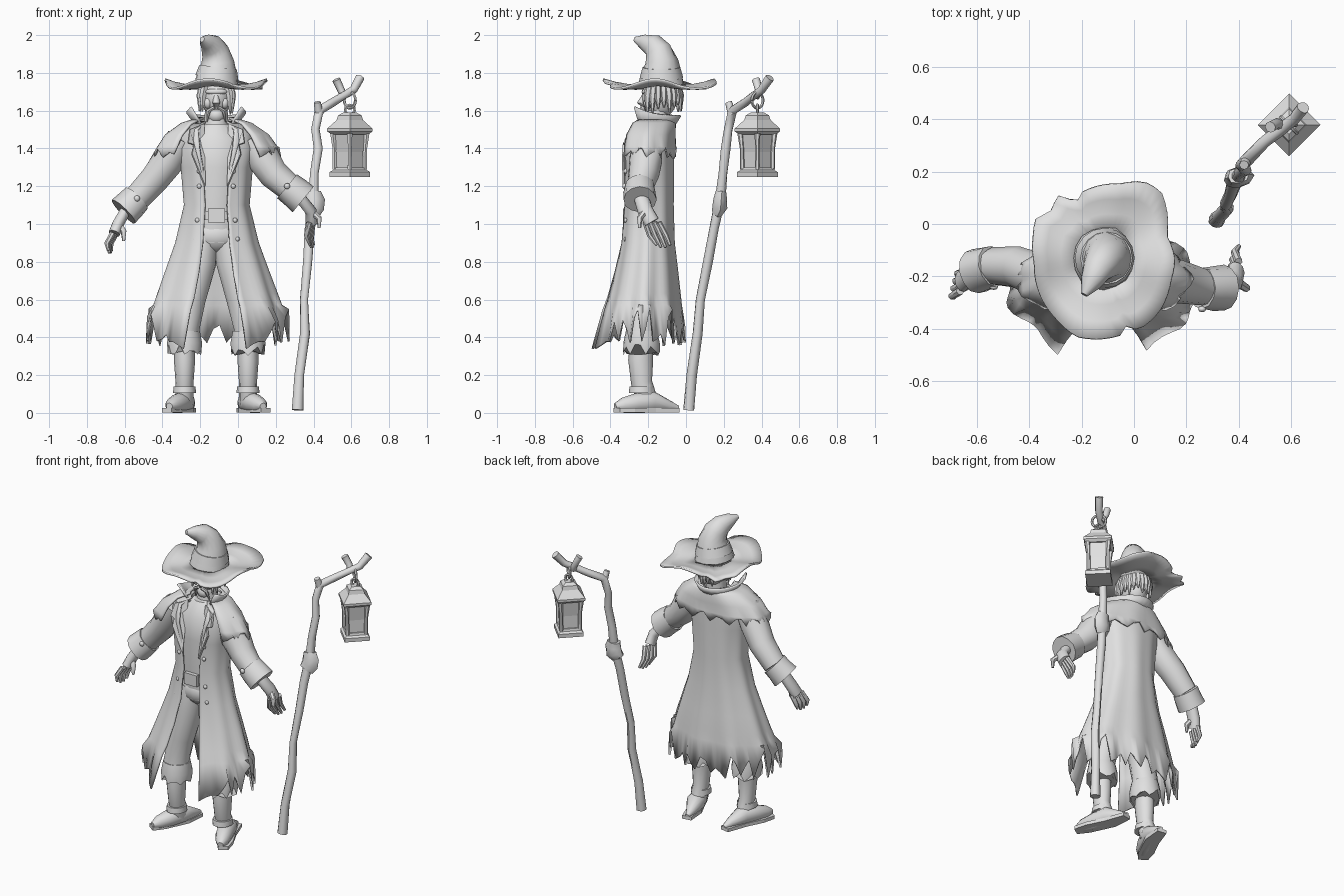
import bpy, bmesh, math, random
from mathutils import Vector

if "Cube" in bpy.data.objects:
    bpy.data.objects.remove(bpy.data.objects["Cube"])
random.seed(4)
CX = -0.115

grey = bpy.data.materials.new("plain grey")
grey.diffuse_color = (0.75, 0.75, 0.75, 1)
grey.use_nodes = True
grey.node_tree.nodes["Principled BSDF"].inputs["Base Color"].default_value = grey.diffuse_color


def finish(name, bm, smooth=40, thick=0):
    bmesh.ops.recalc_face_normals(bm, faces=bm.faces)
    me = bpy.data.meshes.new(name)
    bm.to_mesh(me)
    bm.free()
    me.materials.append(grey)
    ob = bpy.data.objects.new(name, me)
    bpy.context.collection.objects.link(ob)
    if thick:
        m = ob.modifiers.new("thickness", 'SOLIDIFY')
        m.thickness = thick
        m.offset = 0
    if smooth:
        bpy.ops.object.select_all(action='DESELECT')
        ob.select_set(True)
        bpy.context.view_layer.objects.active = ob
        bpy.ops.object.shade_smooth_by_angle(angle=math.radians(smooth))
    return ob


def skin(bm, rings, closed=True, caps=True):
    """Bridge rows of points into a surface."""
    rows = [[bm.verts.new(p) for p in r] for r in rings]
    n = len(rows[0])
    for a, b in zip(rows, rows[1:]):
        for i in range(n if closed else n - 1):
            j = (i + 1) % n
            bm.faces.new((a[i], a[j], b[j], b[i]))
    if closed and caps:
        bm.faces.new(rows[0])
        bm.faces.new(rows[-1])


def tube(name, pts, radii, n=10, flat=1.0, rough=0.0, smooth=50):
    """Sweep a round section along a path; flat squeezes it sideways."""
    bm = bmesh.new()
    pts = [Vector(p) for p in pts]
    rings, ref = [], None
    for i, p in enumerate(pts):
        t = (pts[min(i + 1, len(pts) - 1)] - pts[max(i - 1, 0)]).normalized()
        if ref is None:
            ref = Vector((0, 1, 0)) if abs(t.y) < 0.9 else Vector((1, 0, 0))
        u = (ref - t * ref.dot(t)).normalized()
        ref, v = u, t.cross(u)
        rings.append([p + (u * math.cos(k * math.tau / n) + v * math.sin(k * math.tau / n) * flat)
                      * radii[i] * (1 + random.uniform(-rough, rough)) for k in range(n)])
    skin(bm, rings)
    return finish(name, bm, smooth)


def rows_loft(name, rows, gap=None, n=24, fray=None, thick=0.0, wave=0.0, cx=CX, tail=0.0):
    """Stack ellipses (z, cy, rx, ry); gap = half opening at the front in degrees per row."""
    bm = bmesh.new()
    rings = []
    for r, (z, cy, rx, ry) in enumerate(rows):
        g = math.radians(gap[r]) if gap else 0
        ring = []
        for k in range(n):
            f = k / (n - 1) if gap else k / n
            a = g + f * (math.tau - 2 * g)
            w = 1 + wave * (r / len(rows)) * math.sin(a * 9)
            front = max(0, 1 - min(k, n - 1 - k) / 3) ** 1.5 * tail * max(0, .85 - z) / .46
            zz = z - front
            if fray and r == len(rows) - 1:
                zz += random.uniform(*fray) * (1 if k % 3 else -0.2) * (0 if front else 1)
            ring.append((cx + math.sin(a) * rx * w, cy - math.cos(a) * ry * w - front, zz))
        rings.append(ring)
    skin(bm, rings, closed=not gap)
    return finish(name, bm, 45, thick)


def ball(name, c, s, seg=16):
    bm = bmesh.new()
    bmesh.ops.create_uvsphere(bm, u_segments=seg, v_segments=seg // 2 + 2, radius=1)
    for v in bm.verts:
        v.co = Vector((v.co.x * s[0] + c[0], v.co.y * s[1] + c[1], v.co.z * s[2] + c[2]))
    return finish(name, bm, 60)


# Hat: bent crown, band and torn wavy brim
tube("hat_crown", [(-.115, -.13, 1.74), (-.11, -.13, 1.80), (-.105, -.13, 1.86), (-.12, -.145, 1.91),
                   (-.14, -.175, 1.945), (-.165, -.225, 1.965), (-.19, -.27, 1.978)],
     [.12, .105, .086, .074, .06, .04, .014], 16, rough=.04)
tube("hat_band", [(-.112, -.13, 1.775), (-.105, -.13, 1.83)], [.115, .1], 16)
outline = [(0, .27), (20, .255), (49, .335), (62, .33), (77, .29), (109, .265), (116, .235), (126, .295), (139, .27),
           (150, .3), (163, .282), (184, .266), (231, .295), (251, .318), (286, .3), (289, .26), (295, .305),
           (317, .294), (341, .27), (360, .27)]


def brim_radius(deg):
    for (a, r), (b, q) in zip(outline, outline[1:]):
        if a <= deg <= b:
            return r + (q - r) * (deg - a) / (b - a)


bm = bmesh.new()
N = 60
rings = []
for f in (.36, .6, .8, 1):
    ring = []
    for k in range(N):
        a = k * math.tau / N
        e = brim_radius(k * 360 / N)
        e = f * e if f > .9 else f * (.28 + (e - .28) * f)
        ring.append((-.115 + math.cos(a) * e, -.13 + math.sin(a) * e,
                     1.755 - .025 * math.sin(f * 3) + f * f * (.024 * math.cos(4 * a + .5) - .01)))
    rings.append(ring)
skin(bm, rings, caps=False)
finish("hat_brim", bm, 45, .012)

# Head: skull, brow, nose, jaw and straggly hair
ball("head", (CX, -.14, 1.67), (.078, .095, .11))
ball("brow", (CX, -.21, 1.70), (.06, .025, .018), 12)
tube("nose", [(CX, -.215, 1.69), (CX, -.24, 1.64), (CX, -.22, 1.625)], [.012, .02, .012], 8)
ball("jaw", (CX, -.175, 1.575), (.05, .055, .045), 12)
for s in (-1, 1):
    ball("cheek", (CX + s * .045, -.2, 1.64), (.022, .025, .03), 10)
    tube("moustache", [(CX + s * .01, -.235, 1.618), (CX + s * .04, -.225, 1.60), (CX + s * .05, -.205, 1.54)],
         [.01, .012, .003], 6)
for k in range(17):
    a = math.radians(-35 + 250 * k / 16)
    x, y = math.cos(a), math.sin(a)
    tube("hair_strand", [(CX + x * .07, -.14 + y * .09, 1.75), (CX + x * .088, -.14 + y * .11, 1.68),
                         (CX + x * .09, -.14 + y * .115, random.uniform(1.58, 1.64))], [.02, .02, .004], 6)
tube("neck", [(CX, -.16, 1.46), (CX, -.15, 1.6)], [.07, .06], 12)

# Clothing: shirt, coat, shoulder cape, collar and lapels
rows_loft("shirt", [(.9, -.2, .135, .1), (1.1, -.2, .135, .11), (1.3, -.2, .15, .115), (1.45, -.2, .16, .11),
                    (1.53, -.17, .07, .08)])
rows_loft("coat", [(1.54, -.17, .085, .09), (1.5, -.19, .19, .12), (1.4, -.205, .205, .135), (1.3, -.2, .185, .13),
                   (1.1, -.2, .168, .128), (.9, -.205, .215, .138), (.75, -.212, .268, .162), (.63, -.22, .31, .182),
                   (.57, -.228, .33, .195), (.385, -.24, .368, .226)],
          [40, 30, 25, 22, 20, 19, 20, 22, 24, 27], 58, (0, .17), .012, .05, CX, .045)
rows_loft("shoulder_cape", [(1.56, -.17, .09, .1), (1.53, -.19, .185, .13), (1.47, -.205, .27, .143),
                            (1.41, -.21, .31, .15), (1.355, -.212, .328, .155)],
          [50, 46, 42, 42, 44], 36, (0, .05), .012, .04)
bm = bmesh.new()
low, high = [], []
for k in range(17):
    a = math.radians(38 + 284 * k / 16)
    c = abs(k - 8) / 8
    r = .125 + .045 * c ** 3
    low.append((CX + math.sin(a) * .09, -.16 - math.cos(a) * .095, 1.52 - .03 * c))
    high.append((CX + math.sin(a) * (r + .05 * c ** 4), -.155 - math.cos(a) * (r - .02 * c), 1.575 + .045 * c ** 4))
skin(bm, [low, high], closed=False)
finish("collar", bm, 45, .012)
for s in (-1, 1):
    bm = bmesh.new()
    pts = [(.065, -.26, 1.53), (.14, -.295, 1.5), (.15, -.325, 1.43), (.12, -.33, 1.42), (.13, -.335, 1.37), (.06, -.33, 1.2)]
    bm.faces.new([bm.verts.new((CX + s * x, y, z)) for x, y, z in pts])
    finish("lapel", bm, 0, .012)
    for z in (1.28, 1.2, 1.02, .92):
        ball("coat_button", (CX + s * (.09 + max(0, 1.1 - z) * .12), -.32, z), (.013, .01, .013), 8)
rows_loft("belt", [(1.02, -.2, .145, .118), (1.07, -.2, .146, .12)])
bm = bmesh.new()
bmesh.ops.create_cube(bm, size=1)
for v in bm.verts:
    v.co = Vector((CX + v.co.x * .09, -.322 + v.co.y * .025, 1.045 + v.co.z * .075))
finish("belt_buckle", bm, 0)

# Legs: trousers, torn cuffs, boots and straps
ball("hips", (CX, -.205, .94), (.15, .105, .1))
for s in (-1, 1):
    k = CX + s * .168
    tube("trouser_leg", [(CX + s * .065, -.205, .96), (CX + s * .09, -.22, .8), (CX + s * .135, -.23, .6),
                         (k, -.235, .45), (k, -.235, .37)], [.088, .09, .08, .078, .086], 14, rough=.05)
    rows_loft("trouser_cuff", [(.43, -.235, .078, .08), (.37, -.235, .088, .092), (.315, -.235, .086, .094)],
              None, 21, (0, .05), .01, 0, k)
    tube("boot_shaft", [(k, -.235, .38), (k, -.24, .28), (k, -.235, .16), (k, -.2, .05)],
         [.06, .066, .056, .056], 12, .85)
    tube("boot_foot", [(k - s * .035, -.04, .026), (k - s * .025, -.09, .036), (k, -.18, .06), (k + s * .035, -.27, .05),
                       (k + s * .065, -.335, .04), (k + s * .08, -.375, .034)], [.012, .03, .058, .052, .04, .018], 12)
    bm = bmesh.new()
    skin(bm, [[(k + s * x, y, z) for x, y in ((-.06, -.045), (0, -.035), (.045, -.16), (.1, -.27), (.12, -.35),
                                              (.07, -.385), (.02, -.32), (-.05, -.17))] for z in (.003, .025)])
    finish("boot_sole", bm, 0)
    tube("boot_strap", [(k, -.235, .105), (k, -.235, .14)], [.068, .064], 12, .9)

# Arms: sleeves, turned cuffs, hands and fingers (last entry is the thumb direction)
arms = {
    "left": ([(-.3, -.205, 1.45), (-.365, -.195, 1.34), (-.44, -.165, 1.24), (-.54, -.16, 1.13)],
             [(-.535, -.16, 1.135), (-.605, -.18, 1.065)],
             [(-.59, -.175, 1.08), (-.635, -.2, 1.0), (-.655, -.22, .95)], (-.69, -.245, .84), (.03, -.03)),
    "right": ([(.07, -.205, 1.45), (.135, -.21, 1.34), (.19, -.225, 1.26), (.28, -.245, 1.185)],
              [(.26, -.245, 1.2), (.345, -.245, 1.13)],
              [(.32, -.24, 1.15), (.385, -.215, 1.07), (.39, -.18, 1.01)], (.38, -.12, .87), (.045, -.03)),
}
for side, (sleeve, cuff, palm, tip, thumb) in arms.items():
    tube(side + "_sleeve", sleeve, [.08, .088, .08, .07], 14, rough=.05)
    tube(side + "_cuff", [cuff[0], [(a + b) / 2 for a, b in zip(*cuff)], cuff[1]], [.08, .084, .088], 12, rough=.04)
    ball(side + "_cuff_button", (cuff[0][0], cuff[0][1] - .08, cuff[0][2]), (.016, .012, .016), 8)
    tube(side + "_palm", palm, [.04, .042, .042], 10, .75)
    a, b = Vector(palm[2]), Vector(tip)
    for i in range(4):
        off = Vector((.006 * (i - 1.5), .024 * (i - 1.5), 0))
        mid = (a + b) / 2 + off * 1.2 + Vector((-.012, 0, 0))
        tube(side + "_finger", [a + off, mid, b + off + Vector((.012, 0, abs(i - 1.5) * .012))], [.016, .014, .008], 7)
    p = Vector(palm[1])
    q = Vector((*thumb, -.04))
    tube(side + "_thumb", [p, p + q, p + q + Vector((0, 0, -.05))], [.02, .016, .008], 7)

# Staff: crooked pole, grip knot and forked top
tube("staff_pole", [(.315, .015, .015), (.325, .03, .2), (.355, .06, .42), (.35, .075, .6), (.37, .115, .8), (.38, .15, .98),
                    (.4, .18, 1.13), (.405, .195, 1.27), (.425, .21, 1.4), (.41, .225, 1.5), (.43, .245, 1.6),
                    (.5, .315, 1.645), (.56, .36, 1.68), (.61, .4, 1.71), (.645, .445, 1.775)],
     [.03, .026, .026, .023, .025, .026, .028, .024, .024, .022, .026, .023, .022, .022, .024], 10, rough=.1)
tube("staff_knot", [(.385, .165, 1.06), (.4, .178, 1.09), (.405, .18, 1.13), (.4, .185, 1.17)],
     [.033, .038, .038, .03], 8, 1.4, .1)
tube("staff_fork", [(.565, .37, 1.67), (.545, .385, 1.71), (.52, .37, 1.765)], [.02, .02, .022], 8)
tube("staff_stub", [(.43, .245, 1.58), (.42, .225, 1.645)], [.024, .018], 8)

# Lantern: stepped base, corner posts, glass core, roof and hanging ring
LX, LY = .592, .378


def square(name, steps):
    bm = bmesh.new()
    skin(bm, [[(LX + math.cos(k * math.pi / 2) * r, LY + math.sin(k * math.pi / 2) * r, z) for k in range(4)]
              for z, r in steps])
    finish(name, bm, 0)


square("lantern_base", [(1.25, .108), (1.275, .108), (1.285, .09), (1.3, .085)])
square("lantern_roof", [(1.475, .098), (1.49, .12), (1.505, .12), (1.55, .07), (1.575, .062), (1.59, .035)])
square("lantern_glass", [(1.29, .072), (1.38, .07), (1.48, .086)])
for k in range(4):
    c, s = round(math.cos(k * math.pi / 2)), round(math.sin(k * math.pi / 2))
    tube("lantern_post", [(LX + c * .08, LY + s * .08, 1.29), (LX + c * .082, LY + s * .082, 1.4),
                          (LX + c * .09, LY + s * .09, 1.48)], [.013, .011, .016], 6)
for name, z, r, turn in (("lantern_loop", 1.605, .025, 0), ("hanging_ring", 1.655, .042, math.pi / 4)):
    tube(name, [(LX + math.cos(a) * r * math.cos(turn), LY - math.cos(a) * r * math.sin(turn), z + math.sin(a) * r)
                for a in [i * math.tau / 16 for i in range(17)]], [.008] * 17, 6)
